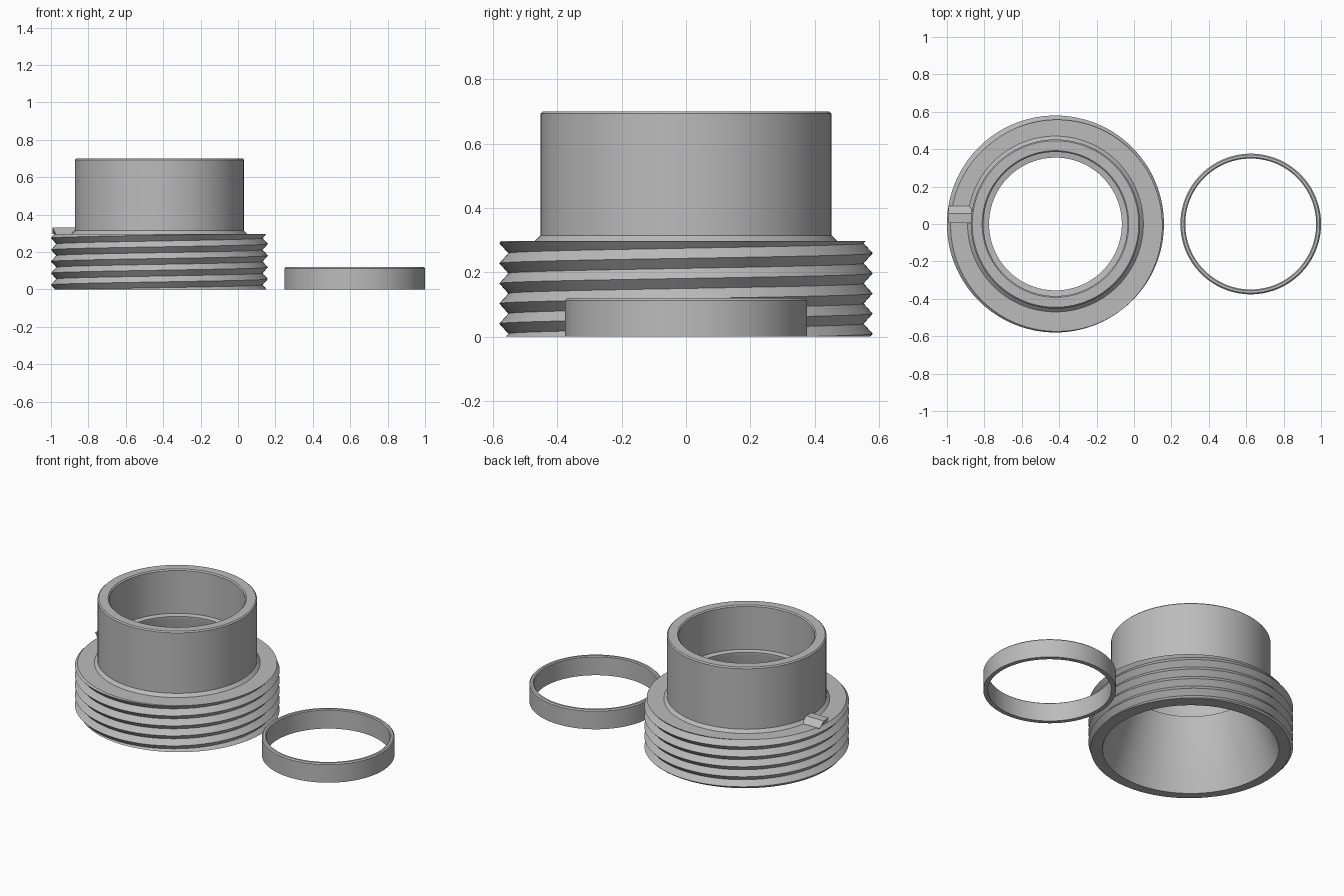
import bpy, bmesh, math

cube = bpy.data.objects.get("Cube")
if cube:
    bpy.data.objects.remove(cube, do_unlink=True)

SEGMENTS = 144
BODY_X, RING_X = -0.42, 0.624
PITCH, PHASE = 0.0625, 0.056
ROOT, CREST, COLLAR_TOP = 0.552, 0.58, 0.297

grey = bpy.data.materials.new("plain grey")
grey.use_nodes = True
grey.diffuse_color = (0.5, 0.5, 0.5, 1)
grey.node_tree.nodes["Principled BSDF"].inputs["Base Color"].default_value = (0.5, 0.5, 0.5, 1)


def finish(name, bm, x, angle=20):
    bmesh.ops.remove_doubles(bm, verts=bm.verts, dist=1e-5)
    bmesh.ops.recalc_face_normals(bm, faces=bm.faces)
    mesh = bpy.data.meshes.new(name)
    bm.to_mesh(mesh)
    bm.free()
    mesh.materials.append(grey)
    obj = bpy.data.objects.new(name, mesh)
    obj.location.x = x
    bpy.context.collection.objects.link(obj)
    bpy.ops.object.select_all(action='DESELECT')
    obj.select_set(True)
    bpy.context.view_layer.objects.active = obj
    bpy.ops.object.shade_smooth_by_angle(angle=math.radians(angle))
    return obj


def revolve(name, profile_at, x):
    """Sweep a closed (radius, z) loop, which may vary with the turn, round z."""
    bm = bmesh.new()
    columns = []
    for i in range(SEGMENTS + 1):
        turn = i / SEGMENTS
        a = turn * math.tau
        columns.append([bm.verts.new((r * math.cos(a), r * math.sin(a), z))
                        for r, z in profile_at(turn)])
    for left, right in zip(columns, columns[1:]):
        for j in range(len(left)):
            k = (j + 1) % len(left)
            bm.faces.new((left[j], right[j], right[k], left[k]))
    return finish(name, bm, x)


def thread_rows(turn):
    """Crest and root points of a right-hand V thread, trimmed to the collar."""
    rows = []
    for k in range(-6, 11):
        z = PHASE + PITCH * (turn + k / 2)
        z = min(max(z, 0), COLLAR_TOP)
        phase = ((z - PHASE) / PITCH - turn) % 1
        rows.append((ROOT + (CREST - ROOT) * abs(1 - 2 * phase), z))
    return rows


# Threaded collar, neck, stepped bore and tapered mouth
def body_profile(turn):
    neck = [(0.47, COLLAR_TOP), (0.452, 0.315), (0.452, 0.693), (0.445, 0.70)]
    bore = [(0.392, 0.70), (0.385, 0.693), (0.385, 0.425), (0.355, 0.42), (0.355, 0.405)]
    return [(0.50, 0)] + thread_rows(turn) + neck + bore


revolve("threaded_adapter", body_profile, BODY_X)

# Loose ring
ring = [(0.35, 0), (0.376, 0), (0.376, 0.113), (0.369, 0.12), (0.356, 0.12), (0.35, 0.115)]
revolve("loose_ring", lambda turn: ring, RING_X)

# Small ramped stop tab on the collar
bm = bmesh.new()
sections = []
for y, height in ((0.005, 0.033), (0.055, 0.033), (0.095, 0.001)):
    low, high = COLLAR_TOP - 0.005, COLLAR_TOP + height
    sections.append([bm.verts.new(p) for p in
                     ((-0.45, y, low), (-0.552, y, low), (-0.572, y, high), (-0.45, y, high))])
for a, b in zip(sections, sections[1:]):
    for j in range(4):
        k = (j + 1) % 4
        bm.faces.new((a[j], b[j], b[k], a[k]))
bm.faces.new(sections[0])
bm.faces.new(sections[-1])
finish("stop_tab", bm, BODY_X)
